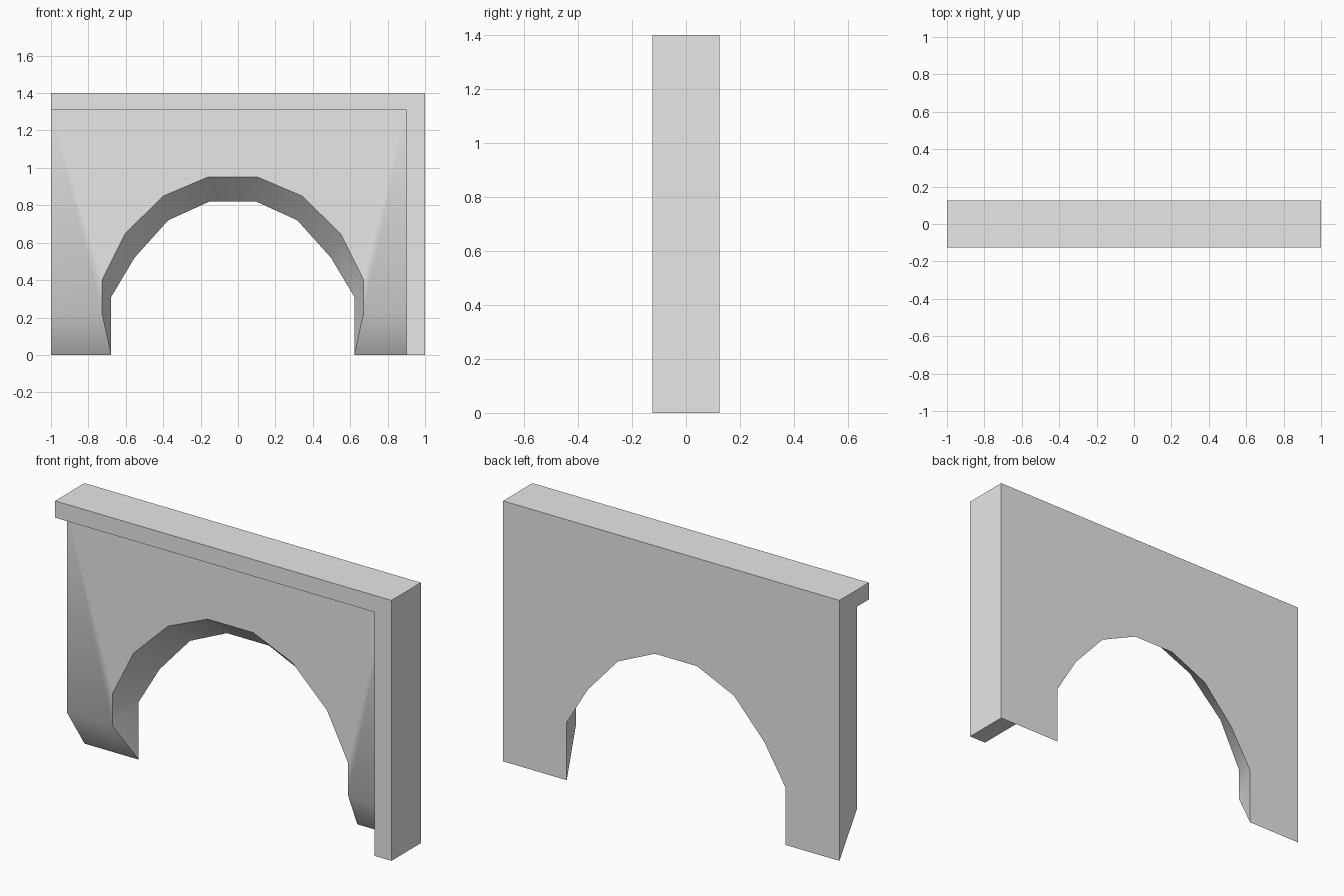
import bpy, bmesh, math

cube = bpy.data.objects.get("Cube")
if cube:
    bpy.data.objects.remove(cube, do_unlink=True)

# Depth planes: trim front, wall front, back
TRIM, FACE, BACK = -0.125, -0.025, 0.125
TOP, LEDGE, FOOT = 1.4, 1.31, 0.225
POST = 0.9
ARCH_X = -0.028

# Half-arch outlines (half width, height), from springing to crown
front_half = [(0.7, FOOT), (0.7, 0.4), (0.575, 0.65), (0.37, 0.85), (0.135, 0.95)]
back_half = [(0.65, 0), (0.65, 0.31), (0.525, 0.52), (0.345, 0.72), (0.125, 0.82)]

bm = bmesh.new()
cache = {}


def vert(x, y, z):
    key = (round(x, 4), round(y, 4), round(z, 4))
    if key not in cache:
        cache[key] = bm.verts.new(key)
    return cache[key]


def face(points):
    bm.faces.new([vert(*p) for p in points])


def arch(half, y):
    """Full arch outline from the left of the front view to the right."""
    left = [(ARCH_X - w, y, z) for w, z in half]
    right = [(ARCH_X + w, y, z) for w, z in reversed(half)]
    return left + right


front_arch = arch(front_half, FACE)
back_arch = arch(back_half, BACK)

# Wall front and back, each with the arch opening
face([(-1, FACE, FOOT)] + front_arch +
     [(POST, FACE, FOOT), (POST, FACE, LEDGE), (-1, FACE, LEDGE)])
face([(-1, BACK, 0)] + back_arch +
     [(POST, BACK, 0), (1, BACK, 0), (1, BACK, TOP), (-1, BACK, TOP)])

# Arch soffit
for i in range(len(front_arch) - 1):
    face([front_arch[i], front_arch[i + 1], back_arch[i + 1], back_arch[i]])

# Sloping feet of both legs
for outer, k in ((-1, 0), (POST, -1)):
    face([(outer, FACE, FOOT), front_arch[k], back_arch[k], (outer, BACK, 0)])

# Top rail and side post, one L-shaped trim
face([(-1, TRIM, LEDGE), (POST, TRIM, LEDGE), (POST, TRIM, 0),
      (1, TRIM, 0), (1, TRIM, TOP), (-1, TRIM, TOP)])
face([(-1, TRIM, TOP), (1, TRIM, TOP), (1, BACK, TOP), (-1, BACK, TOP)])
face([(-1, TRIM, LEDGE), (POST, TRIM, LEDGE), (POST, FACE, LEDGE), (-1, FACE, LEDGE)])
face([(POST, TRIM, 0), (POST, TRIM, LEDGE), (POST, FACE, LEDGE),
      (POST, FACE, FOOT), (POST, BACK, 0)])
face([(POST, TRIM, 0), (1, TRIM, 0), (1, BACK, 0), (POST, BACK, 0)])

# End walls
face([(1, TRIM, 0), (1, BACK, 0), (1, BACK, TOP), (1, TRIM, TOP)])
face([(-1, FACE, FOOT), (-1, BACK, 0), (-1, BACK, TOP), (-1, TRIM, TOP),
      (-1, TRIM, LEDGE), (-1, FACE, LEDGE)])

bmesh.ops.recalc_face_normals(bm, faces=bm.faces[:])
mesh = bpy.data.meshes.new("arch_wall")
bm.to_mesh(mesh)
bm.free()

# Plain grey
grey = bpy.data.materials.new("light_grey")
grey.use_nodes = True
colour = (0.8, 0.8, 0.8, 1)
grey.diffuse_color = colour
grey.node_tree.nodes["Principled BSDF"].inputs["Base Color"].default_value = colour
mesh.materials.append(grey)

wall = bpy.data.objects.new("arch_wall", mesh)
bpy.context.collection.objects.link(wall)
bpy.ops.object.select_all(action="DESELECT")
wall.select_set(True)
bpy.context.view_layer.objects.active = wall
bpy.ops.object.shade_smooth_by_angle(angle=math.radians(40))
